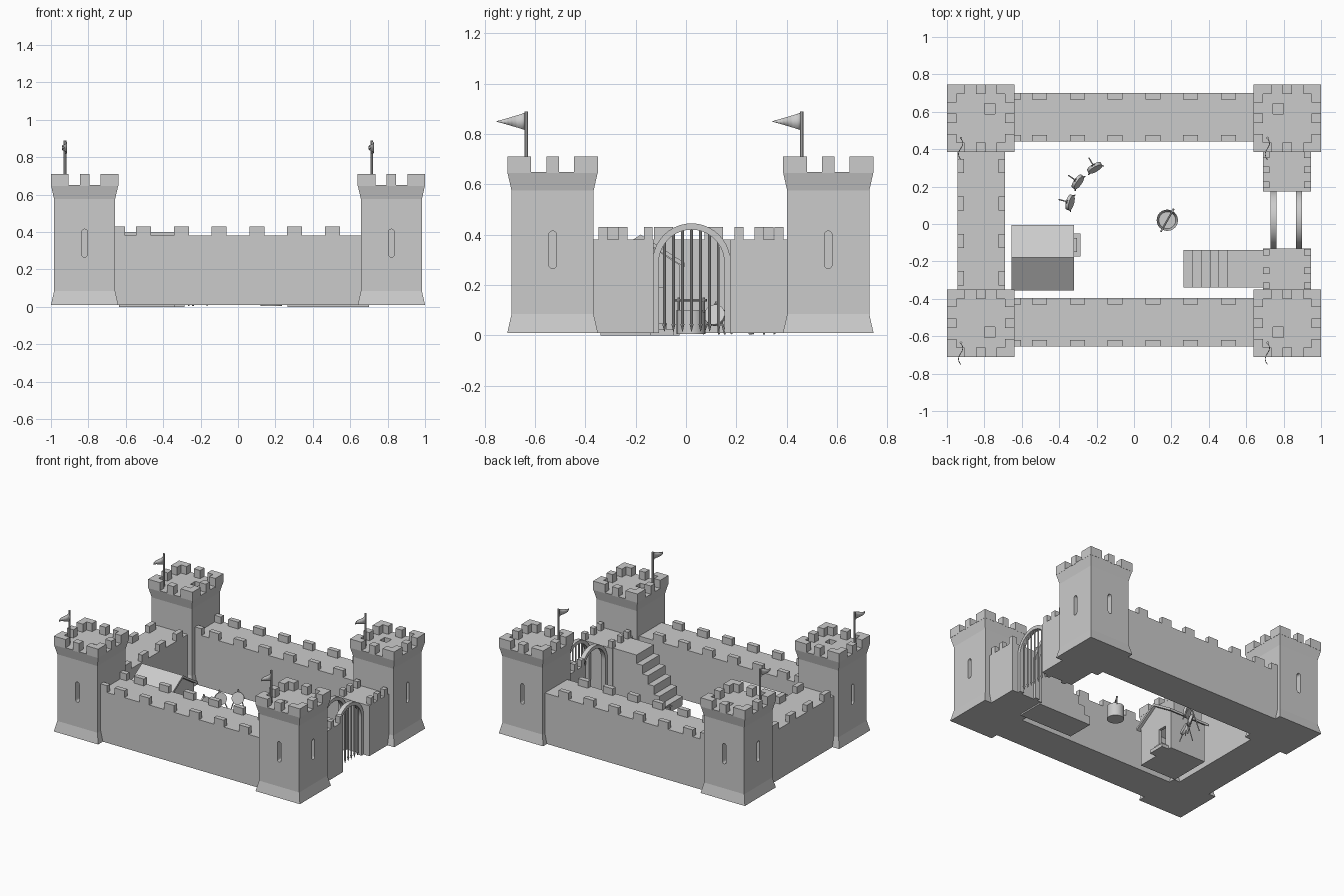
import bpy, bmesh
from math import sin, cos, pi, radians
from mathutils import Vector, Matrix

cube = bpy.data.objects.get("Cube")
if cube:
    bpy.data.objects.remove(cube, do_unlink=True)

stone = bpy.data.materials.new("grey_stone")
stone.use_nodes = True
grey = (0.6, 0.6, 0.6, 1)
stone.diffuse_color = grey
stone.node_tree.nodes["Principled BSDF"].inputs["Base Color"].default_value = grey


def finish(bm, name, smooth=False):
    bmesh.ops.recalc_face_normals(bm, faces=bm.faces)
    me = bpy.data.meshes.new(name)
    bm.to_mesh(me)
    bm.free()
    me.materials.append(stone)
    ob = bpy.data.objects.new(name, me)
    bpy.context.collection.objects.link(ob)
    if smooth:
        bpy.ops.object.select_all(action='DESELECT')
        ob.select_set(True)
        bpy.context.view_layer.objects.active = ob
        bpy.ops.object.shade_smooth_by_angle(angle=radians(35))
    return ob


def box(bm, x0, x1, y0, y1, z0, z1):
    m = Matrix.Translation(((x0 + x1) / 2, (y0 + y1) / 2, (z0 + z1) / 2))
    bmesh.ops.create_cube(bm, size=1, matrix=m @ Matrix.Diagonal((x1 - x0, y1 - y0, z1 - z0, 1)))


def rod(bm, a, b, r, r2=None, sides=8):
    a, b = Vector(a), Vector(b)
    d = b - a
    m = Matrix.Translation((a + b) / 2) @ d.to_track_quat('Z', 'Y').to_matrix().to_4x4()
    bmesh.ops.create_cone(bm, cap_ends=True, segments=sides, radius1=r,
                          radius2=r if r2 is None else r2, depth=d.length, matrix=m)


def prism(bm, pts, offset):
    # closed outline pushed along an offset
    f = bm.faces.new([bm.verts.new(p) for p in pts])
    new = bmesh.ops.extrude_face_region(bm, geom=[f], use_keep_orig=True)["geom"]
    bmesh.ops.translate(bm, vec=offset, verts=[v for v in new if isinstance(v, bmesh.types.BMVert)])


def cut(ob, cutter):
    mod = ob.modifiers.new("cut", 'BOOLEAN')
    mod.object, mod.operation, mod.solver = cutter, 'DIFFERENCE', 'EXACT'
    bpy.context.view_layer.update()
    me = bpy.data.meshes.new_from_object(ob.evaluated_get(bpy.context.evaluated_depsgraph_get()))
    ob.modifiers.clear()
    ob.data = me
    bpy.data.objects.remove(cutter, do_unlink=True)


def slot(along_x, side):
    # rounded arrow slit outline on the tower face
    pts = []
    for k in range(14):
        a = pi * (k if k < 7 else k - 1) / 6
        u = 0.015 * cos(a)
        z = (0.4 if k < 7 else 0.28) + 0.015 * sin(a)
        pts.append((side * 0.12, u, z) if along_x else (u, side * 0.12, z))
    return pts, ((side * 0.1, 0, 0) if along_x else (0, side * 0.1, 0))


# Corner towers with slits, roof hatch, battlements and flags
for cx, cy in [(x, y) for x in (-0.82, 0.82) for y in (-0.53, 0.565)]:
    sx, sy = (1 if cx > 0 else -1), (1 if cy > 0 else -1)
    where = ("front" if sy < 0 else "back") + ("_left" if sx > 0 else "_right")
    bm = bmesh.new()
    rings = []
    for h, z in ((0.18, 0.01), (0.163, 0.085), (0.163, 0.575), (0.18, 0.65)):
        rings.append([bm.verts.new((i * h, j * h, z)) for i, j in ((-1, -1), (1, -1), (1, 1), (-1, 1))])
    for lo, hi in zip(rings, rings[1:]):
        for k in range(4):
            n = (k + 1) % 4
            bm.faces.new((lo[k], lo[n], hi[n], hi[k]))
    bm.faces.new(rings[0])
    bm.faces.new(rings[-1])
    tower = finish(bm, "tower_" + where)
    bm = bmesh.new()
    prism(bm, *slot(True, sx))
    prism(bm, *slot(False, sy))
    hx, hy = -sx * 0.05, sy * 0.05
    box(bm, hx - 0.028, hx + 0.028, hy - 0.028, hy + 0.028, 0.6, 0.7)
    cut(tower, finish(bm, "tower_cutter"))
    tower.location = (cx, cy, 0)

    bm = bmesh.new()
    for k in range(4):
        part = bmesh.new()
        box(part, -0.18, -0.085, -0.18, -0.13, 0.645, 0.71)
        box(part, -0.18, -0.13, -0.13, -0.085, 0.645, 0.71)
        box(part, -0.025, 0.025, -0.18, -0.13, 0.645, 0.71)
        part.transform(Matrix.Rotation(k * pi / 2, 4, 'Z'))
        tmp = bpy.data.meshes.new("tmp")
        part.to_mesh(tmp)
        part.free()
        bm.from_mesh(tmp)
        bpy.data.meshes.remove(tmp)
    finish(bm, "battlement_" + where).location = (cx, cy, 0)

    bm = bmesh.new()
    rod(bm, (0, 0, 0.65), (0, 0, 0.89), 0.007)
    finish(bm, "flagpole_" + where, True).location = (cx - 0.105, cy - 0.105, 0)
    bm = bmesh.new()
    cols = []
    for k in range(9):
        t = k / 8
        w = 0.034 * (1 - t) + 0.001
        cols.append([bm.verts.new((0.012 * sin(2 * pi * t), -0.115 * t, 0.85 + s * w)) for s in (-1, 1)])
    for a, b in zip(cols, cols[1:]):
        bm.faces.new((a[0], b[0], b[1], a[1]))
    flag = finish(bm, "flag_" + where, True)
    flag.location = (cx - 0.105, cy - 0.105, 0)
    flag.modifiers.new("thickness", 'SOLIDIFY').thickness = 0.004


# Curtain walls with battlements along both edges
def wall(name, x0, x1, y0, y1, along_x, centres, width, depth):
    bm = bmesh.new()
    box(bm, x0, x1, y0, y1, 0.01, 0.38)
    for c in centres:
        a, b = c - width / 2, c + width / 2
        if along_x:
            box(bm, a, b, y0, y0 + depth, 0.375, 0.43)
            box(bm, a, b, y1 - depth, y1, 0.375, 0.43)
        else:
            box(bm, x0, x0 + depth, a, b, 0.375, 0.43)
            box(bm, x1 - depth, x1, a, b, 0.375, 0.43)
    finish(bm, name)


long_row = [-0.64 + 0.213 * i for i in range(7)]
long_row = [c + 0.0 for c in (-0.645, -0.505, -0.303, -0.101, 0.101, 0.303, 0.505)]
wall("front_wall", -0.67, 0.67, -0.655, -0.395, True, long_row, 0.08, 0.035)
wall("back_wall", -0.67, 0.67, 0.44, 0.7, True, long_row, 0.08, 0.035)
wall("right_wall", -0.945, -0.69, -0.38, 0.41, False, [0.31, 0.11, -0.09, -0.29], 0.075, 0.035)
wall("gate_wall_back", 0.69, 0.945, 0.175, 0.41, False, [0.37, 0.29, 0.21], 0.035, 0.035)
wall("gate_wall_front", 0.69, 0.945, -0.38, -0.13, False, [-0.33, -0.25, -0.15], 0.035, 0.035)

# Gate arches
for x, name in ((0.73, "inner_gate_arch"), (0.865, "outer_gate_arch")):
    bm = bmesh.new()
    outline = [(x, 0.022 + 0.155 * cos(pi * k / 20), 0.29 + 0.155 * sin(pi * k / 20)) for k in range(21)]
    outline = [(x, 0.177, 0.01)] + outline + [(x, -0.133, 0.01), (x, -0.108, 0.01)]
    outline += [(x, 0.022 - 0.13 * cos(pi * k / 20), 0.29 + 0.13 * sin(pi * k / 20)) for k in range(21)]
    outline += [(x, 0.152, 0.01)]
    prism(bm, outline, (0.033, 0, 0))
    finish(bm, name, True)

# Portcullis with pointed bars
bm = bmesh.new()
for k in range(7):
    u = (k - 3) * 0.036
    y = 0.022 + u
    top = 0.29 + (0.135 ** 2 - u * u) ** 0.5
    rod(bm, (0.88, y, 0.045), (0.88, y, top), 0.006)
    rod(bm, (0.88, y, 0.045), (0.88, y, 0.015), 0.008, 0.001)
finish(bm, "portcullis", True)

# Stairs up to the gate wall
bm = bmesh.new()
outline = [(0.265, -0.34, 0)]
for k in range(6):
    z = 0.38 * (k + 1) / 6
    outline += [(0.265 + 0.047 * k, -0.34, z), (0.312 + 0.047 * k if k < 5 else 0.7, -0.34, z)]
outline.append((0.7, -0.34, 0))
prism(bm, outline, (0, 0.2, 0))
finish(bm, "stairs")

# House: gabled shell, doorway, roof and doorstep
bm = bmesh.new()
prism(bm, [(-0.635, y, z) for y, z in ((-0.335, 0), (-0.335, 0.28), (-0.18, 0.38), (-0.025, 0.28), (-0.025, 0))],
      (0.295, 0, 0))
house = finish(bm, "house_walls")
bm = bmesh.new()
prism(bm, [(-0.615, y, z) for y, z in ((-0.315, 0.02), (-0.315, 0.27), (-0.18, 0.357), (-0.045, 0.27), (-0.045, 0.02))],
      (0.255, 0, 0))
cut(house, finish(bm, "room_cutter"))
bm = bmesh.new()
box(bm, -0.4, -0.3, -0.145, -0.08, 0.05, 0.19)
cut(house, finish(bm, "door_cutter"))
bm = bmesh.new()
for s in (-1, 1):
    ye = -0.18 + s * 0.175
    prism(bm, [(-0.655, -0.18, 0.4), (-0.655, ye, 0.288), (-0.655, ye, 0.27), (-0.655, -0.18, 0.382)], (0.335, 0, 0))
finish(bm, "house_roof")
bm = bmesh.new()
box(bm, -0.345, -0.285, -0.175, -0.05, 0, 0.025)
box(bm, -0.345, -0.305, -0.15, -0.075, 0.02, 0.05)
finish(bm, "house_doorstep")

# Well with a windlass bar
bm = bmesh.new()
c = Vector((0.178, 0.02, 0))
rod(bm, c + Vector((0, 0, 0.005)), c + Vector((0, 0, 0.1)), 0.057, sides=24)
top = max(bm.faces, key=lambda f: f.calc_center_median().z)
bmesh.ops.inset_region(bm, faces=[top], thickness=0.012)
bmesh.ops.translate(bm, vec=(0, 0, -0.06), verts=top.verts)
d = Vector((0.035, 0.062, 0))
rod(bm, c - d + Vector((0, 0, 0.14)), c + d + Vector((0, 0, 0.14)), 0.005)
for s in (-1, 1):
    p = c + d * s * 0.8
    rod(bm, p + Vector((0, 0, 0.09)), p + Vector((0, 0, 0.15)), 0.005)
finish(bm, "well", True)

# Round practice targets on three legs
for k, (x, y, ang) in enumerate(((-0.342, 0.115, -15), (-0.3, 0.225, -35), (-0.21, 0.3, -60))):
    n = Vector((cos(radians(ang)), sin(radians(ang)), 0))
    side = Vector((-n.y, n.x, 0))
    c = Vector((x, y, 0.08))
    tilt = (n + Vector((0, 0, 0.35))).normalized()
    bm = bmesh.new()
    rod(bm, c - tilt * 0.009, c + tilt * 0.009, 0.042, sides=24)
    apex = c - n * 0.022 + Vector((0, 0, 0.055))
    for foot in (side * 0.045 + n * 0.015, -side * 0.045 + n * 0.015, -n * 0.06):
        rod(bm, apex, Vector((x, y, 0.005)) + foot, 0.004, sides=6)
    finish(bm, "target_%d" % (k + 1), True)
